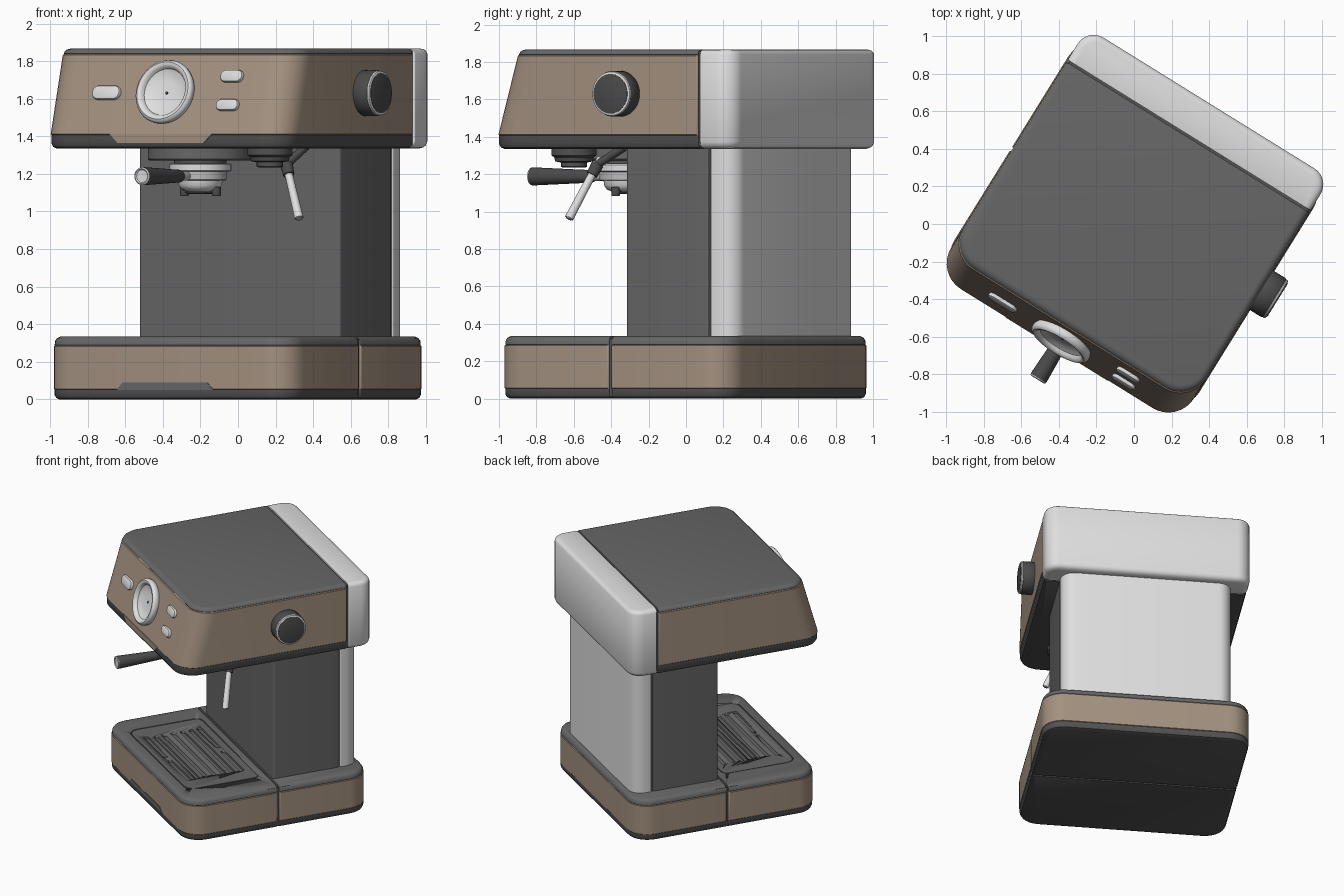
import bpy, bmesh, math
from mathutils import Matrix, Vector

if "Cube" in bpy.data.objects:
    bpy.data.objects.remove(bpy.data.objects["Cube"])

TURN = Matrix.Rotation(math.radians(-31.8), 4, 'Z')   # whole machine stands turned
I = Matrix.Identity(4)

def material(name, *rgb):
    m = bpy.data.materials.new(name)
    m.diffuse_color = (*rgb, 1)
    m.use_nodes = True
    m.node_tree.nodes["Principled BSDF"].inputs["Base Color"].default_value = m.diffuse_color
    return m

CHARCOAL = material("charcoal", .135, .135, .135)
TRIM = material("dark_trim", .085, .085, .085)
BROWN = material("warm_brown", .37, .285, .215)
LIGHT = material("light_grey", .74, .74, .74)
BLACK = material("soft_black", .07, .07, .07)
STEEL = material("steel", .5, .5, .5)

def loft(name, rings, mat, M=I):
    """Skin a stack of equal-length rings and cap both ends."""
    bm = bmesh.new()
    rows = [[bm.verts.new(TURN @ M @ Vector(p)) for p in r] for r in rings]
    n = len(rows[0])
    for a, b in zip(rows, rows[1:]):
        for i in range(n):
            j = (i + 1) % n
            bm.faces.new((a[i], a[j], b[j], b[i]))
    bm.faces.new(rows[0][::-1])
    bm.faces.new(rows[-1])
    bmesh.ops.recalc_face_normals(bm, faces=bm.faces)
    me = bpy.data.meshes.new(name)
    bm.to_mesh(me)
    bm.free()
    me.materials.append(mat)
    ob = bpy.data.objects.new(name, me)
    bpy.context.collection.objects.link(ob)
    bpy.ops.object.select_all(action='DESELECT')
    ob.select_set(True)
    bpy.context.view_layer.objects.active = ob
    bpy.ops.object.shade_smooth_by_angle(angle=math.radians(35))
    return ob

def rrect(w, f, b, rf, rb, z, seg=8):
    """Rounded rectangle: half width w, from y=f to y=b."""
    pts = []
    for cx, cy, r, a0 in ((w - rb, b - rb, rb, 0), (rb - w, b - rb, rb, 90),
                          (rf - w, f + rf, rf, 180), (w - rf, f + rf, rf, 270)):
        for i in range(seg + 1):
            a = math.radians(a0 + 90 * i / seg)
            pts.append((cx + r * math.cos(a), cy + r * math.sin(a), z))
    return pts

def body(name, w, f, b, rf, rb, prof, mat, seam=None, slope=None):
    """Rounded block; prof is (z, inset). The seam side keeps its plane."""
    rings = []
    for z, d in prof:
        front = slope(z) if slope else f
        rings.append(rrect(w - d, front + (0 if seam == 'f' else d), b - (0 if seam == 'b' else d),
                           max(rf - d, .004), max(rb - d, .004), z))
    return loft(name, rings, mat)

def lathe(name, prof, mat, M=I, n=48):
    return loft(name, [[(r * math.cos(2 * math.pi * i / n), r * math.sin(2 * math.pi * i / n), z)
                        for i in range(n)] for r, z in prof], mat, M)

def rod(name, p, q, r0, r1, mat):
    p, q = Vector(p), Vector(q)
    M = Matrix.Translation(p) @ (q - p).to_track_quat('Z', 'Y').to_matrix().to_4x4()
    return lathe(name, [(r0, 0), (r1, (q - p).length)], mat, M, 24)

def plate(name, half0, half1, z0, z1, y, mat):
    """Thin trapezoid on the front face."""
    tr = [(-half0, z0), (half0, z0), (half1, z1), (-half1, z1)]
    return loft(name, [[(x, yy, z) for x, z in tr] for yy in (y, y + .008)], mat)

def cut(ob, cutter):
    m = ob.modifiers.new("cut", 'BOOLEAN')
    m.object, m.operation, m.solver = cutter, 'DIFFERENCE', 'EXACT'
    bpy.context.view_layer.objects.active = ob
    bpy.ops.object.modifier_apply(modifier=m.name)
    bpy.data.objects.remove(cutter)

# Base: front drip tray half and rear half around a dark core
foot = [(0, .03), (.008, .012), (.025, .003), (.053, .003)]
band = [(.053, .006), (.057, 0), (.283, 0), (.287, .004)]
top = [(.285, .008), (.29, .004), (.312, .006), (.326, .016), (.335, .036)]
for tag, f, b, rf, rb, seam in (("front", -.736, -.013, .16, .012, 'b'),
                                ("rear", .003, .73, .012, .16, 'f')):
    body(tag + "_base_foot", .767, f, b, rf, rb, foot, TRIM, seam)
    body(tag + "_base_band", .767, f, b, rf, rb, band, BROWN, seam)
    t = body(tag + "_base_top", .767, f, b, rf, rb, top, CHARCOAL, seam)
    if tag == "front":
        tray = t
body("base_core", .755, -.1, .1, .01, .01, [(.01, 0), (.322, 0)], TRIM)
plate("tray_grip", .305, .265, .05, .09, -.739, CHARCOAL)

# Drip grille: panel set in a recess, with slots
cut(tray, loft("recess_cutter", [rrect(.56, -.645, -.06, .08, .05, z) for z in (.312, .36)], TRIM))
grille = loft("drip_grille", [rrect(.552, -.637, -.068, .072, .042, z) for z in (.305, .334)], CHARCOAL)
for row in range(7):
    y = -.56 + row * .07
    spans = [(-.41, -.03), (.03, .41)] if row in (0, 6) else [(-.4, .4)]
    for x0, x1 in spans:
        M = Matrix.Translation(((x0 + x1) / 2, y, 0))
        cut(grille, loft("slot_cutter", [rrect((x1 - x0) / 2, -.018, .018, .0178, .0178, z, 4)
                                         for z in (.318, .36)], TRIM, M))

# Column and lower water tank
body("column", .63, .01, .532, .02, .01, [(.3, 0), (1.36, 0)], CHARCOAL)
body("column_seam", .622, .4, .6, .01, .01, [(.3, 0), (1.36, 0)], TRIM)
body("tank_lower", .63, .544, .692, .01, .1, [(.3, 0), (1.36, 0)], LIGHT)

# Head with sloping front
front = lambda z: -.78 + max(0, z - 1.41) * .29
body("head_underside", .757, -.78, .543, .16, .01,
     [(1.335, .03), (1.343, .012), (1.36, .002), (1.408, .002)], TRIM, 'b')
body("head_shell", .76, -.78, .543, .16, .01,
     [(1.406, .006), (1.411, 0), (1.832, 0), (1.837, .005)], BROWN, 'b', front)
body("head_lid", .76, -.78, .543, .16, .01,
     [(1.835, .009), (1.84, .004), (1.852, .007), (1.862, .018), (1.866, .035)], CHARCOAL, 'b', front)
body("head_seam", .748, .4, .65, .01, .01, [(1.35, 0), (1.855, 0)], TRIM)
body("tank_upper", .76, .556, .757, .01, .1,
     [(1.335, .045), (1.341, .022), (1.352, .008), (1.372, 0), (1.84, 0),
      (1.855, .008), (1.863, .02), (1.867, .04)], LIGHT, 'f')
plate("head_notch", .27, .32, 1.365, 1.413, -.783, BROWN)

# Front panel: gauge and buttons
def panel(x, z):
    return Matrix.Translation((x, front(z), z)) @ Matrix.Rotation(math.pi / 2 - math.atan(.29), 4, 'X')

lathe("gauge", [(.165, -.01), (.173, .012), (.175, .028), (.169, .042), (.158, .049), (.146, .047),
                (.135, .038), (.128, .022), (.1, .008), (.06, .003), (.01, .002)], LIGHT, panel(0, 1.63))
lathe("gauge_pin", [(.008, 0), (.008, .007)], BLACK, panel(0, 1.63), 16)
for name, x, z, w, h in (("left_button", -.374, 1.63, .086, .038),
                         ("upper_right_button", .395, 1.718, .069, .033),
                         ("lower_right_button", .395, 1.565, .069, .031)):
    loft(name, [rrect(w - d, d - h, h - d, h - d - .001, h - d - .001, k)
                for k, d in ((-.01, 0), (.012, 0), (.018, .003), (.021, .009))], LIGHT, panel(x, z))

# Steam knob on the right side
KNOB = Matrix.Translation((.755, .058, 1.63)) @ Matrix.Rotation(math.pi / 2, 4, 'Y')
lathe("knob_body", [(.112, -.01), (.122, .005), (.122, .082), (.117, .09)], BLACK, KNOB)
lathe("knob_ring", [(.117, .088), (.119, .092), (.117, .1), (.108, .104)], LIGHT, KNOB)
lathe("knob_face", [(.106, .1), (.106, .106), (.1, .108)], BLACK, KNOB)

# Brew group and filter holder
GROUP = Matrix.Translation((0, -.38, 0))
lathe("brew_group", [(.27, 1.27), (.28, 1.28), (.28, 1.345)], CHARCOAL, GROUP)
lathe("brew_neck", [(.14, 1.24), (.14, 1.28)], TRIM, GROUP)
lathe("filter_flange", [(.155, 1.212), (.165, 1.218), (.165, 1.25), (.158, 1.256)], LIGHT, GROUP)
lathe("filter_collar", [(.135, 1.165), (.14, 1.17), (.14, 1.215)], STEEL, GROUP)
lathe("filter_bowl", [(.07, 1.105), (.1, 1.118), (.115, 1.14), (.118, 1.17)], LIGHT, GROUP)
rod("spout_bar", (-.11, -.38, 1.115), (.11, -.38, 1.115), .022, .022, TRIM)
for side, x in (("left", -.1), ("right", .1)):
    lathe(side + "_spout", [(.02, 1.082), (.024, 1.09), (.024, 1.13)], TRIM,
          Matrix.Translation((x, -.38, 0)), 20)

# Handle pointing forward
HANDLE = Matrix.Translation((0, -.38, 1.188)) @ Matrix.Rotation(math.pi / 2, 4, 'X')
lathe("handle_stem", [(.024, .1), (.024, .26)], STEEL, HANDLE, 24)
lathe("handle", [(.028, .2), (.034, .215), (.037, .3), (.048, .57), (.048, .585)], BLACK, HANDLE, 32)
lathe("handle_cap", [(.047, .583), (.047, .59), (.04, .594), (.034, .588), (.01, .586)], LIGHT, HANDLE, 32)

# Steam outlet and wand
lathe("steam_outlet", [(.06, 1.235), (.07, 1.24), (.07, 1.262), (.1, 1.268), (.105, 1.29),
                       (.12, 1.3), (.12, 1.345)], TRIM, Matrix.Translation((.46, -.42, 0)))
rod("wand_arm", (.48, -.09, 1.345), (.47, -.268, 1.25), .022, .022, TRIM)
A, B = Vector((.452, -.256, 1.285)), Vector((.605, -.36, .965))
at = lambda t: A.lerp(B, t)
rod("steam_wand", A, B, .02, .024, LIGHT)
rod("wand_grip", at(.1), at(.28), .034, .03, BLACK)
rod("wand_tip", at(.97), at(1.015), .02, .017, STEEL)
